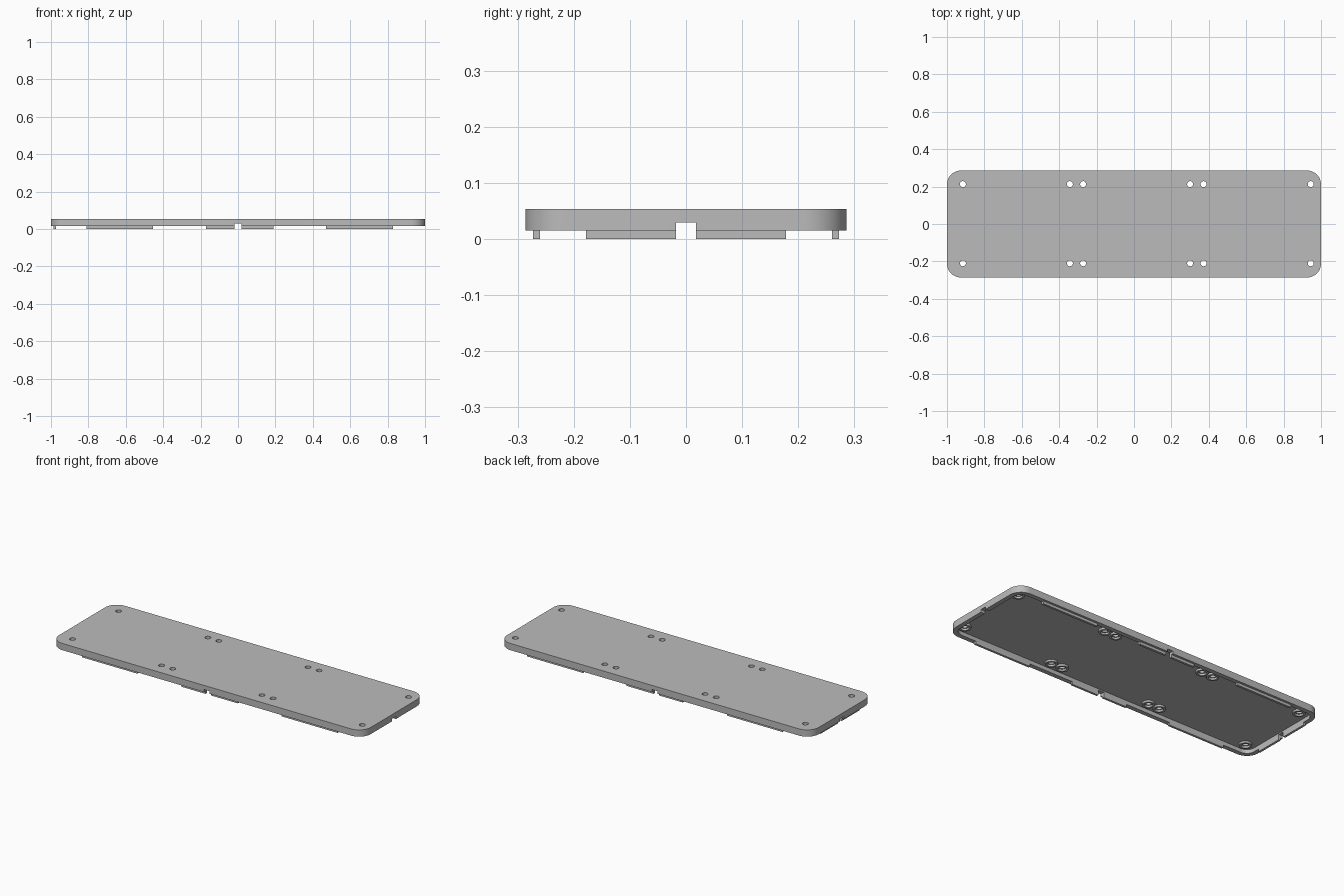
import bpy, bmesh, math

cube = bpy.data.objects.get("Cube")
if cube:
    bpy.data.objects.remove(cube, do_unlink=True)

grey = bpy.data.materials.new("mid grey plastic")
grey.use_nodes = True
grey.diffuse_color = (0.5, 0.5, 0.5, 1)
grey.node_tree.nodes["Principled BSDF"].inputs["Base Color"].default_value = (0.5, 0.5, 0.5, 1)

HALF_X, HALF_Y, RADIUS = 1.0, 0.286, 0.075
RIM_Z, CEILING_Z, TOP_Z = 0.015, 0.037, 0.054
WALL = 0.026
NOTCH = 0.018
HOLE_X = (-0.915, -0.343, -0.272, 0.3, 0.372, 0.945)
HOLE_Y = (-0.21, 0.213)


def rounded(hx, hy, r, steps=12):
    pts = []
    for i, (sx, sy) in enumerate(((1, 1), (-1, 1), (-1, -1), (1, -1))):
        for k in range(steps + 1):
            a = (i + k / steps) * math.pi / 2
            pts.append((sx * (hx - r) + r * math.cos(a), sy * (hy - r) + r * math.sin(a)))
    return pts


def circle(x, y, r, n=32):
    return [(x + r * math.cos(math.tau * k / n), y + r * math.sin(math.tau * k / n)) for k in range(n)]


def rect(x0, x1, y0, y1):
    return [(x0, y0), (x1, y0), (x1, y1), (x0, y1)]


def prisms(name, outlines, z0, z1):
    """Upright prisms, one for each outline."""
    bm = bmesh.new()
    for pts in outlines:
        low = [bm.verts.new((x, y, z0)) for x, y in pts]
        high = [bm.verts.new((x, y, z1)) for x, y in pts]
        bm.faces.new(low[::-1])
        bm.faces.new(high)
        for i in range(len(pts)):
            j = (i + 1) % len(pts)
            bm.faces.new((low[i], low[j], high[j], high[i]))
    mesh = bpy.data.meshes.new(name)
    bm.to_mesh(mesh)
    bm.free()
    mesh.materials.append(grey)
    obj = bpy.data.objects.new(name, mesh)
    bpy.context.collection.objects.link(obj)
    return obj


def cut(obj, cutter):
    mod = obj.modifiers.new("cut", "BOOLEAN")
    mod.operation = "DIFFERENCE"
    mod.solver = "EXACT"
    mod.object = cutter
    bpy.context.view_layer.update()
    mesh = bpy.data.meshes.new_from_object(obj.evaluated_get(bpy.context.evaluated_depsgraph_get()))
    obj.modifiers.clear()
    obj.data = mesh
    bpy.data.objects.remove(cutter, do_unlink=True)


spots = [(x, y) for x in HOLE_X for y in HOLE_Y]

# Hollow cover with screw holes and a cable notch in each side
cover = prisms("cover", [rounded(HALF_X, HALF_Y, RADIUS)], RIM_Z, TOP_Z)
cut(cover, prisms("cavity_cutter", [rounded(HALF_X - WALL, HALF_Y - WALL, RADIUS - WALL)], -0.1, CEILING_Z))
cut(cover, prisms("hole_cutter", [circle(x, y, 0.016) for x, y in spots], -0.1, 0.2))
for name, outline in (("long_notch_cutter", rect(-1.2, 1.2, -NOTCH, NOTCH)),
                      ("cross_notch_cutter", rect(-NOTCH, NOTCH, -0.5, 0.5))):
    cut(cover, prisms(name, [outline], -0.1, 0.03))

# Screw bosses under the holes
bosses = prisms("screw_bosses", [circle(x, y, 0.033) for x, y in spots], 0.026, CEILING_Z)
cut(bosses, prisms("bore_cutter", [circle(x, y, 0.022) for x, y in spots], -0.1, 0.1))

# Locating tabs below the rim along the front, back and one end
inner, outer = HALF_Y - WALL, HALF_Y - WALL / 2
spans = ((-0.81, -0.455), (-0.17, -NOTCH), (NOTCH, 0.19), (0.47, 0.83))
prisms("front_tabs", [rect(a, b, -outer, -inner) for a, b in spans], 0, RIM_Z)
prisms("back_tabs", [rect(a, b, inner, outer) for a, b in spans], 0, RIM_Z)
end_x = HALF_X - WALL
prisms("end_tabs", [rect(-end_x - WALL / 2, -end_x, a, b)
                    for a, b in ((-0.178, -NOTCH), (NOTCH, 0.178))], 0, RIM_Z)

# Smooth the round corners and holes, keep edges sharp
for obj in bpy.context.view_layer.objects:
    obj.select_set(obj in (cover, bosses))
bpy.context.view_layer.objects.active = cover
bpy.ops.object.shade_smooth_by_angle(angle=math.radians(30))
